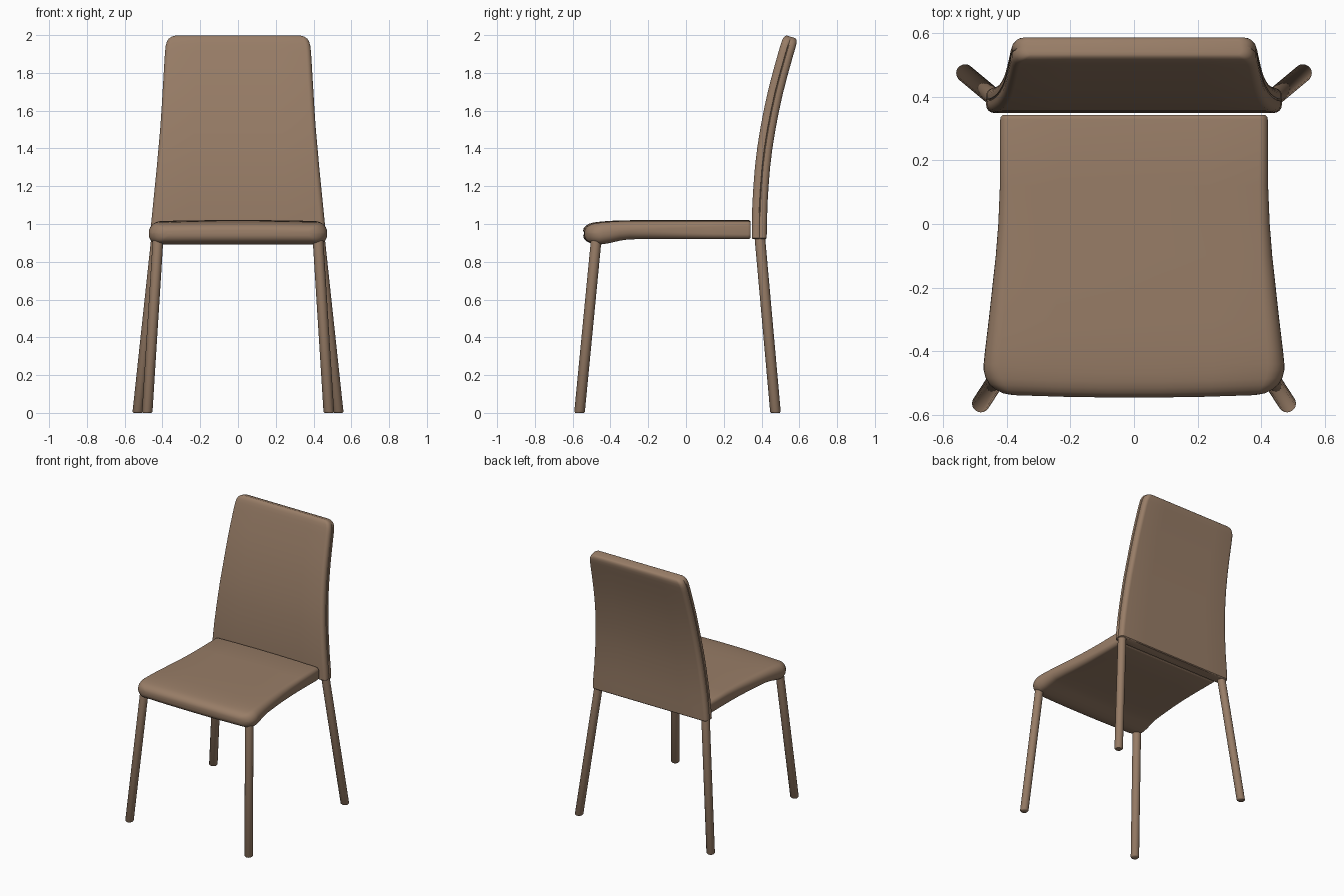
import bpy, bmesh, math
from mathutils import Vector

if "Cube" in bpy.data.objects:
    bpy.data.objects.remove(bpy.data.objects["Cube"])

leather = bpy.data.materials.new("brown_leather")
leather.diffuse_color = (0.314, 0.205, 0.135, 1)
leather.use_nodes = True
leather.node_tree.nodes["Principled BSDF"].inputs["Base Color"].default_value = leather.diffuse_color


def finish(name, bm, angle=40):
    bmesh.ops.recalc_face_normals(bm, faces=bm.faces)
    me = bpy.data.meshes.new(name)
    bm.to_mesh(me)
    bm.free()
    ob = bpy.data.objects.new(name, me)
    bpy.context.collection.objects.link(ob)
    me.materials.append(leather)
    bpy.ops.object.select_all(action='DESELECT')
    ob.select_set(True)
    bpy.context.view_layer.objects.active = ob
    bpy.ops.object.shade_smooth_by_angle(angle=math.radians(angle))
    return ob


def section(hw, ht, r, seam=0.0, steps=6):
    """Rounded rectangle, with an optional seam groove halfway up each side."""
    r = min(r, ht * 0.98, hw)
    pts = []
    for k, (sx, sy) in enumerate(((1, 1), (-1, 1), (-1, -1), (1, -1))):
        for i in range(steps + 1):
            a = math.radians(90 * (k + i / steps))
            pts.append((sx * (hw - r) + r * math.cos(a), sy * (ht - r) + r * math.sin(a)))
        if k in (1, 3):
            s = -1 if k == 1 else 1
            pts += [(s * hw, s * 0.003), (s * (hw - seam), 0), (s * hw, -s * 0.003)]
            pts[-3:] = sorted(pts[-3:], key=lambda p: s * p[1])
        else:
            # extra columns across the wide faces
            s = -1 if k == 0 else 1
            pts += [(s * (hw - r) * t, -s * ht) for t in (-0.6, -0.2, 0.2, 0.6)]
    return pts


def fix_order(pts):
    """Sort ring points around the centre of the convex outline."""
    return sorted(pts, key=lambda p: math.atan2(p[1], p[0]))


def loft(bm, rings):
    vs = [[bm.verts.new(p) for p in ring] for ring in rings]
    n = len(vs[0])
    for a, b in zip(vs, vs[1:]):
        for i in range(n):
            j = (i + 1) % n
            bm.faces.new((a[i], a[j], b[j], b[i]))
    bm.faces.new(vs[0])
    bm.faces.new(vs[-1])


# Seat cushion: y, half width, bottom z, top z, edge radius
stations = [
    (-0.545, 0.380, 0.938, 0.966, 0.014), (-0.541, 0.410, 0.924, 0.980, 0.028),
    (-0.530, 0.435, 0.910, 0.992, 0.041), (-0.515, 0.454, 0.902, 1.001, 0.049),
    (-0.495, 0.466, 0.896, 1.007, 0.052), (-0.470, 0.472, 0.892, 1.011, 0.052),
    (-0.440, 0.472, 0.893, 1.014, 0.052), (-0.400, 0.468, 0.900, 1.017, 0.050),
    (-0.350, 0.462, 0.912, 1.019, 0.048), (-0.300, 0.456, 0.919, 1.020, 0.045),
    (-0.200, 0.445, 0.920, 1.021, 0.042), (-0.100, 0.434, 0.920, 1.021, 0.038),
    (0.000, 0.426, 0.920, 1.021, 0.034), (0.120, 0.421, 0.920, 1.021, 0.030),
    (0.328, 0.420, 0.920, 1.021, 0.026), (0.337, 0.418, 0.922, 1.019, 0.026),
    (0.342, 0.413, 0.927, 1.014, 0.022)]
bm = bmesh.new()
rings = []
for y, hw, z0, z1, r in stations:
    ring = []
    for u, v in fix_order(section(hw, (z1 - z0) / 2, r)):
        bow = 0.012 * (u / 0.47) ** 2 if y < -0.45 else 0
        crown = -0.006 * (u / hw) ** 2 if v > 0 else 0
        ring.append((u, y + bow, (z0 + z1) / 2 + v + crown))
    rings.append(ring)
loft(bm, rings)
finish("seat", bm)

# Backrest: spine y, spine z, half width, half thickness, edge radius
spine = [
    (0.388, 0.920, 0.457, 0.034, 0.020), (0.388, 0.925, 0.464, 0.039, 0.024),
    (0.389, 1.00, 0.460, 0.040, 0.026), (0.391, 1.10, 0.450, 0.040, 0.026),
    (0.397, 1.20, 0.440, 0.040, 0.026), (0.405, 1.30, 0.430, 0.040, 0.026),
    (0.417, 1.40, 0.421, 0.040, 0.026), (0.433, 1.50, 0.412, 0.040, 0.026),
    (0.452, 1.60, 0.405, 0.040, 0.026), (0.474, 1.70, 0.399, 0.040, 0.026),
    (0.500, 1.80, 0.393, 0.040, 0.026), (0.528, 1.90, 0.387, 0.040, 0.026),
    (0.540, 1.94, 0.383, 0.040, 0.026), (0.547, 1.963, 0.376, 0.039, 0.026),
    (0.551, 1.977, 0.367, 0.036, 0.025), (0.5535, 1.986, 0.354, 0.031, 0.022),
    (0.555, 1.991, 0.338, 0.024, 0.016)]
bm = bmesh.new()
rings = []
for i, (y, z, hw, ht, r) in enumerate(spine):
    a, b = spine[max(i - 1, 0)], spine[min(i + 1, len(spine) - 1)]
    t = Vector((0, b[0] - a[0], b[1] - a[1])).normalized()
    n = Vector((0, t.z, -t.y)) if i > 1 else Vector((0, 1, 0))
    seam = 0.004 if 2 <= i <= 13 else 0.0
    rings.append([Vector((u, y, z)) + n * v for u, v in fix_order(section(hw, ht, r, seam))])
loft(bm, rings)
finish("backrest", bm)


# Splayed round legs with level feet
def leg(name, foot, top, radius=0.028, sides=20):
    bm = bmesh.new()
    foot, top = Vector(foot), Vector(top)
    rings = []
    for t, r in ((0, radius - 0.006), (0.007, radius), (1, radius)):
        c = foot.lerp(top, t)
        rings.append([c + Vector((r * math.cos(2 * math.pi * k / sides),
                                  r * math.sin(2 * math.pi * k / sides), 0)) for k in range(sides)])
    loft(bm, rings)
    finish(name, bm, 50)


for side, s in (("left", -1), ("right", 1)):
    leg("front_leg_" + side, (s * 0.481, -0.564, 0), (s * 0.422, -0.473, 0.94))
    leg("rear_leg_" + side, (s * 0.531, 0.474, 0), (s * 0.429, 0.389, 0.95))
